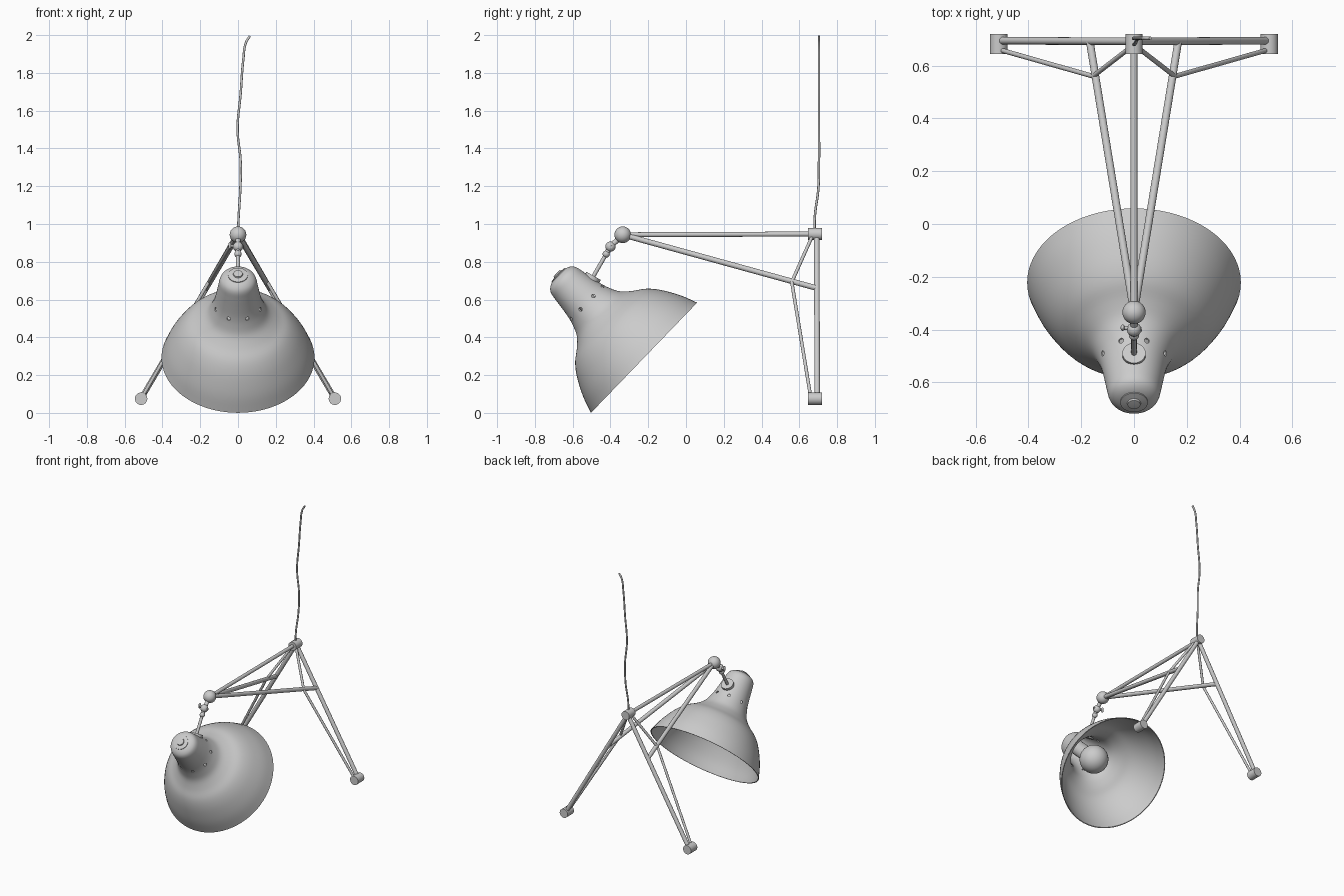
import bpy, bmesh
from math import cos, sin, pi, radians
from mathutils import Vector, Matrix

if "Cube" in bpy.data.objects:
    bpy.data.objects.remove(bpy.data.objects["Cube"])


def finish(name, bm, mat=None):
    bmesh.ops.recalc_face_normals(bm, faces=bm.faces)
    me = bpy.data.meshes.new(name)
    bm.to_mesh(me)
    bm.free()
    ob = bpy.data.objects.new(name, me)
    bpy.context.collection.objects.link(ob)
    if mat:
        me.transform(mat)
    smooth(ob)
    return ob


def smooth(ob):
    bpy.ops.object.select_all(action='DESELECT')
    bpy.context.view_layer.objects.active = ob
    ob.select_set(True)
    bpy.ops.object.shade_smooth_by_angle(angle=radians(40))


def add_rod(bm, a, b, r, segs=24):
    a, b = Vector(a), Vector(b)
    d = b - a
    m = Matrix.Translation((a + b) / 2) @ d.to_track_quat('Z', 'Y').to_matrix().to_4x4()
    bmesh.ops.create_cone(bm, cap_ends=True, segments=segs, radius1=r, radius2=r,
                          depth=d.length, matrix=m)


def rod(name, a, b, r):
    bm = bmesh.new()
    add_rod(bm, a, b, r)
    return finish(name, bm)


def ball(name, c, r, scale=(1, 1, 1)):
    bm = bmesh.new()
    m = Matrix.Translation(c) @ Matrix.Diagonal((*scale, 1))
    bmesh.ops.create_uvsphere(bm, u_segments=32, v_segments=20, radius=r, matrix=m)
    return finish(name, bm)


def spline(pts, n=4):
    p = [Vector(q) for q in pts]
    p = [2 * p[0] - p[1]] + p + [2 * p[-1] - p[-2]]
    out = []
    for i in range(1, len(p) - 2):
        a, b, c, d = p[i - 1:i + 3]
        for k in range(n):
            t = k / n
            out.append(0.5 * (2 * b + (c - a) * t + (2 * a - 5 * b + 4 * c - d) * t ** 2
                              + (3 * b - a - 3 * c + d) * t ** 3))
    return out + [p[-2]]


def lathe(name, profile, mat, segs=72):
    bm = bmesh.new()
    vs = [bm.verts.new((r, 0, z)) for r, z in profile]
    es = [bm.edges.new(e) for e in zip(vs, vs[1:])]
    bmesh.ops.spin(bm, geom=vs + es, cent=(0, 0, 0), axis=(0, 0, 1), angle=2 * pi,
                   steps=segs, use_merge=True)
    bmesh.ops.remove_doubles(bm, verts=bm.verts, dist=1e-5)
    return finish(name, bm, mat)


# Frame: two legs, horizontal bar, side arms and thin braces
APEX, BALL = (0, 0.692, 0.945), (0, -0.335, 0.943)
rod("top_hub", (0, 0.645, 0.947), (0, 0.72, 0.947), 0.032)
rod("top_bar", BALL, (0, 0.68, 0.947), 0.013)
ball("pivot_ball", BALL, 0.044)
for s, side in ((-1, "left"), (1, "right")):
    foot = (s * 0.513, 0.695, 0.075)
    elbow = (s * 0.155, 0.56, 0.693)
    rod(side + "_leg", APEX, foot, 0.0145)
    rod(side + "_foot", (s * 0.513, 0.645, 0.075), (s * 0.513, 0.72, 0.075), 0.033)
    rod(side + "_arm", BALL, (s * 0.168, 0.694, 0.66), 0.0145)
    rod(side + "_upper_brace", (s * 0.015, 0.668, 0.935), elbow, 0.009)
    rod(side + "_lower_brace", elbow, (s * 0.507, 0.66, 0.085), 0.009)

# Swivel joint and hanger
J, E = Vector((0, -0.40, 0.88)), Vector((0, -0.495, 0.715))
d = (E - J).normalized()
rod("joint_neck", BALL, J, 0.014)
ball("joint_ball", J, 0.027)
rod("joint_stem", J, J + d * 0.045, 0.014)
ball("joint_knuckle", J + d * 0.045, 0.019)
rod("hanger_rod", J, E, 0.0105)
rod("hanger_plate", E - d * 0.012, E + d * 0.02, 0.044)
rod("joint_screw", (-0.045, -0.393, 0.885), (0.03, -0.40, 0.88), 0.008)
ball("joint_wing", (-0.043, -0.393, 0.885), 0.02, (0.4, 0.6, 1))

# Shade: lathed shell, tilted
Z = Vector((0, -0.72, 0.694)).normalized()
X = Vector((1, 0, 0))
Y = Z.cross(X)
TILT = Matrix.Translation((0, -0.222, 0.292)) @ Matrix((X, Y, Z)).transposed().to_4x4()
outer = spline([(0.405, 0), (0.376, 0.08), (0.342, 0.148), (0.306, 0.205), (0.266, 0.25),
                (0.212, 0.29), (0.165, 0.335), (0.14, 0.385), (0.125, 0.433), (0.114, 0.49),
                (0.104, 0.55), (0.096, 0.59), (0.08, 0.613), (0.05, 0.628), (0, 0.635)])
inner = []
for i, p in enumerate(outer):
    t = outer[min(i + 1, len(outer) - 1)] - outer[max(i - 1, 0)]
    q = p + Vector((-t.y, t.x)).normalized() * 0.006
    q = p + Vector((-t.y, t.x)).normalized() * 0.006 if i else Vector((p.x - 0.006, 0))
    inner.append(Vector((max(q.x, 0), q.y)))
inner[-1] = Vector((0, 0.629))
shade = lathe("shade", inner[::-1] + outer, TILT)

# Ring of eight vent holes around the neck
bm = bmesh.new()
for k in range(8):
    a = radians(22.5 + 45 * k)
    u = Vector((cos(a), sin(a), 0))
    add_rod(bm, u * 0.10 + Vector((0, 0, 0.42)), u * 0.16 + Vector((0, 0, 0.42)), 0.01, 16)
cutter = finish("vent_cutter", bm, TILT)
cutter.hide_render = True
mod = shade.modifiers.new("vents", 'BOOLEAN')
mod.object, mod.operation, mod.solver = cutter, 'DIFFERENCE', 'EXACT'
bpy.context.view_layer.objects.active = shade
bpy.ops.object.modifier_apply(modifier="vents")
bpy.data.objects.remove(cutter)
smooth(shade)

# Cap button, socket and bulb
lathe("cap_button", [(0, 0.62), (0.052, 0.62), (0.052, 0.632), (0.026, 0.636),
                     (0.024, 0.643), (0, 0.645)], TILT, 32)
rod("socket", TILT @ Vector((0, 0, 0.36)), TILT @ Vector((0, 0, 0.625)), 0.052)
ball("bulb", TILT @ Vector((0, 0, 0.29)), 0.1)

# Cord
cu = bpy.data.curves.new("cord", 'CURVE')
cu.dimensions = '3D'
cu.bevel_depth, cu.bevel_resolution, cu.resolution_u = 0.0065, 3, 8
cu.use_fill_caps = True
pts = [(0, 0.68, 0.96), (0.004, 0.683, 1.05), (0.012, 0.7, 1.18), (0.014, 0.704, 1.33),
       (-0.002, 0.704, 1.5), (0.014, 0.704, 1.69), (0.028, 0.704, 1.87),
       (0.042, 0.704, 1.96), (0.063, 0.704, 1.995)]
sp = cu.splines.new('BEZIER')
sp.bezier_points.add(len(pts) - 1)
for bp, co in zip(sp.bezier_points, pts):
    bp.co = co
    bp.handle_left_type = bp.handle_right_type = 'AUTO'
cord = bpy.data.objects.new("cord", cu)
bpy.context.collection.objects.link(cord)
bpy.ops.object.select_all(action='DESELECT')
bpy.context.view_layer.objects.active = cord
cord.select_set(True)
bpy.ops.object.convert(target='MESH')
smooth(cord)
